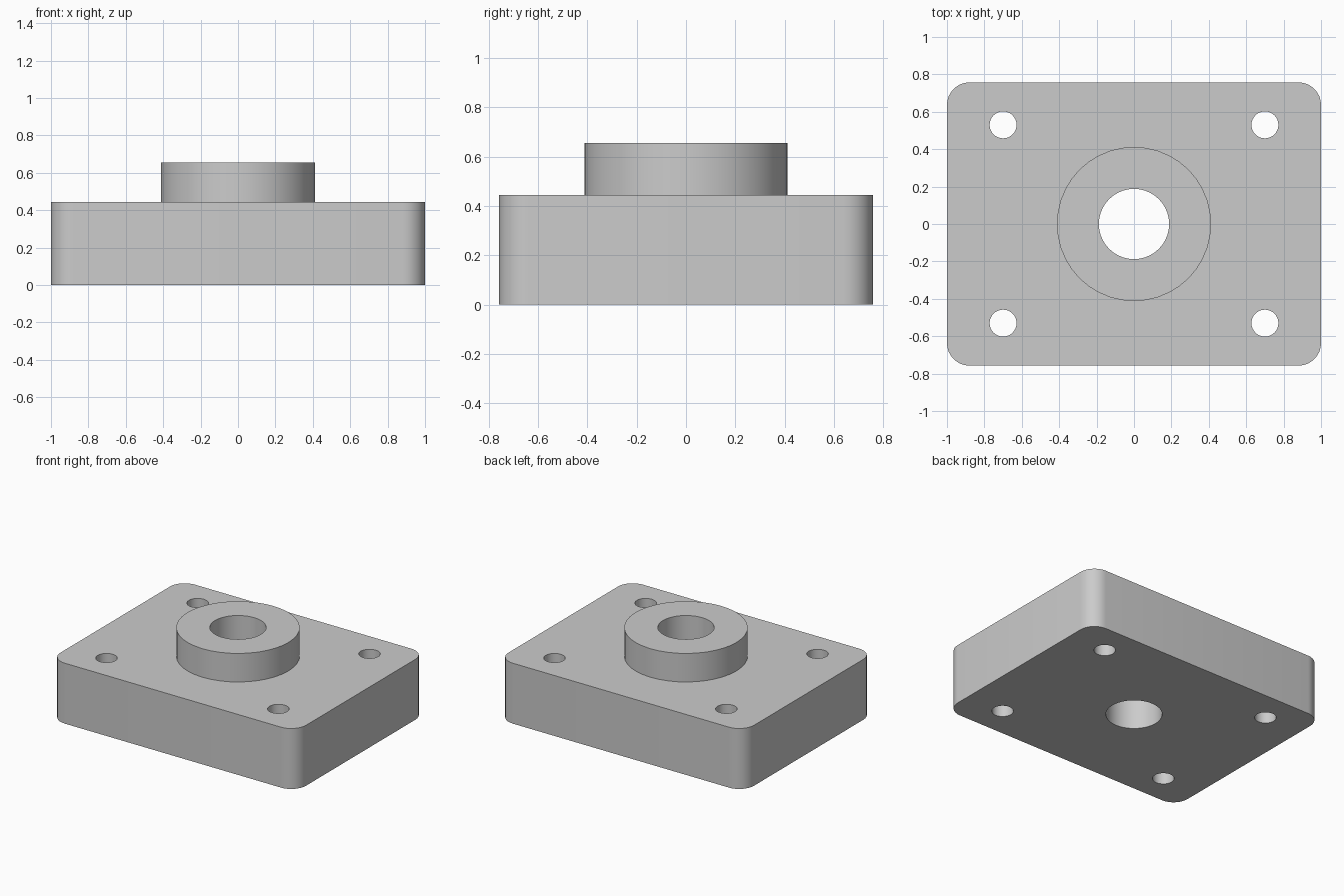
import bpy
import math

HALF_X, HALF_Y = 1.0, 0.757
PLATE_TOP, BOSS_TOP = 0.445, 0.655
CORNER = 0.12

cube = bpy.data.objects.get("Cube")
if cube:
    bpy.data.objects.remove(cube, do_unlink=True)

grey = bpy.data.materials.new("machined grey")
grey.use_nodes = True
colour = (0.6, 0.6, 0.6, 1)
grey.diffuse_color = colour
grey.node_tree.nodes["Principled BSDF"].inputs["Base Color"].default_value = colour


def prism(name, outline, bottom, top):
    """Extrude a closed xy outline straight up."""
    n = len(outline)
    verts = [(x, y, z) for z in (bottom, top) for x, y in outline]
    faces = [list(range(n))[::-1], list(range(n, 2 * n))]
    faces += [(i, (i + 1) % n, (i + 1) % n + n, i + n) for i in range(n)]
    mesh = bpy.data.meshes.new(name)
    mesh.from_pydata(verts, [], faces)
    mesh.materials.append(grey)
    obj = bpy.data.objects.new(name, mesh)
    bpy.context.collection.objects.link(obj)
    return obj


def arc(cx, cy, radius, start, sweep, steps):
    return [(cx + radius * math.cos(start + sweep * i / steps),
             cy + radius * math.sin(start + sweep * i / steps))
            for i in range(steps + 1)]


def cylinder(name, x, y, radius, bottom, top, sides):
    return prism(name, arc(x, y, radius, 0, math.tau, sides)[:-1], bottom, top)


def combine(target, tool, operation):
    """Apply a boolean and discard the tool."""
    tool.hide_render = True
    mod = target.modifiers.new(operation.title(), 'BOOLEAN')
    mod.operation = operation
    mod.solver = 'EXACT'
    mod.object = tool
    bpy.context.view_layer.objects.active = target
    bpy.ops.object.modifier_apply(modifier=mod.name)
    bpy.data.objects.remove(tool, do_unlink=True)


# Base plate with rounded vertical corners
outline = []
for k, (sx, sy) in enumerate([(1, 1), (-1, 1), (-1, -1), (1, -1)]):
    outline += arc(sx * (HALF_X - CORNER), sy * (HALF_Y - CORNER),
                   CORNER, k * math.pi / 2, math.pi / 2, 8)
plate = prism("flange_plate", outline, 0, PLATE_TOP)

# Raised round boss
combine(plate, cylinder("boss", 0, 0, 0.412, PLATE_TOP / 2, BOSS_TOP, 40), 'UNION')

# Central bore and four bolt holes, all right through
combine(plate, cylinder("bore", 0, 0, 0.188, -0.1, 1, 40), 'DIFFERENCE')
for sx in (-1, 1):
    for sy in (-1, 1):
        combine(plate, cylinder("bolt_hole", sx * 0.7, sy * 0.53, 0.072, -0.1, 1, 32),
                'DIFFERENCE')

# Smooth the round walls, keep the rims sharp
bpy.ops.object.select_all(action='DESELECT')
plate.select_set(True)
bpy.context.view_layer.objects.active = plate
bpy.ops.object.shade_smooth_by_angle(angle=math.radians(30))
